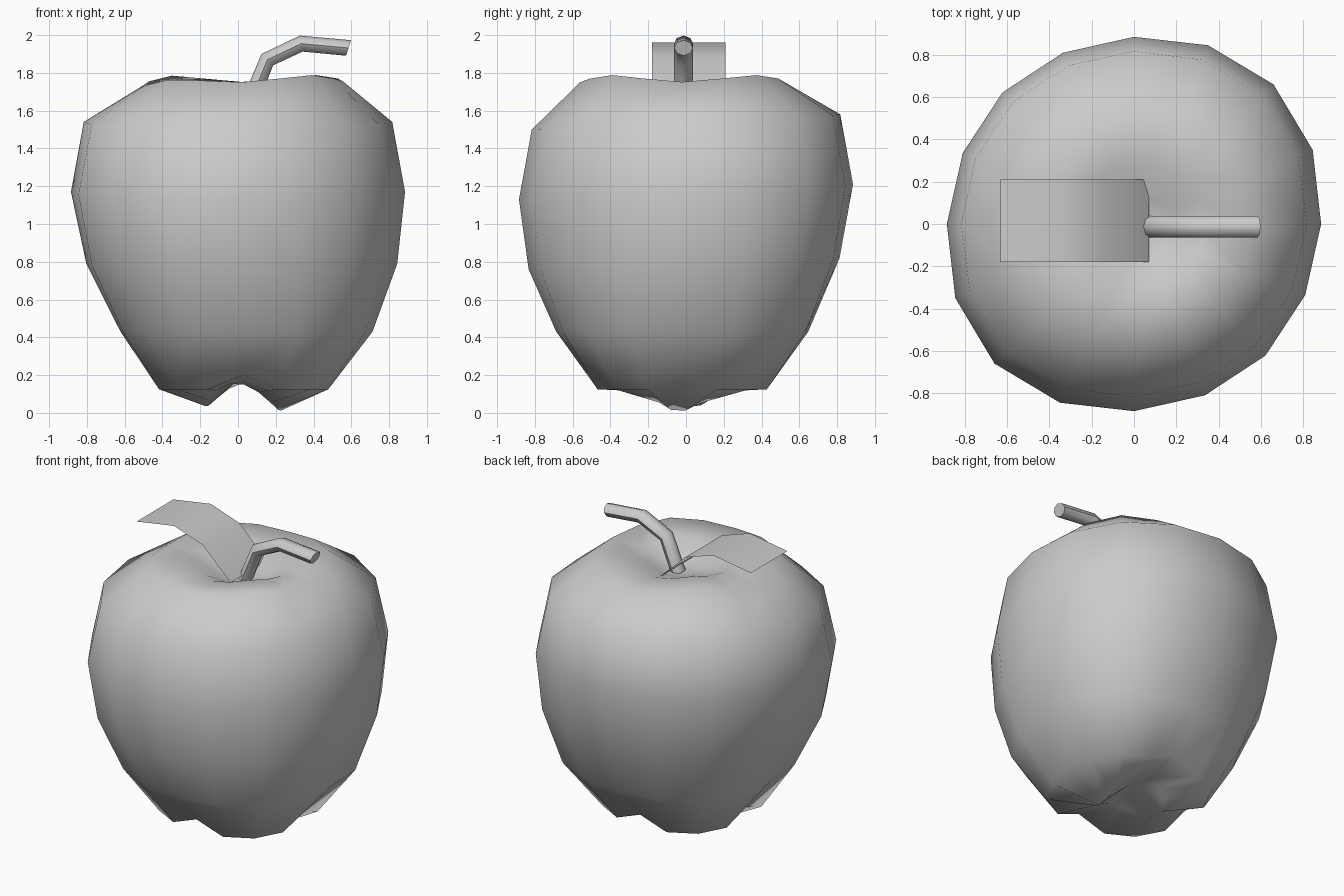
import bpy, bmesh
from math import sin, cos, pi, radians
from mathutils import Vector

cube = bpy.data.objects.get("Cube")
if cube:
    bpy.data.objects.remove(cube, do_unlink=True)

grey = bpy.data.materials.new("plain grey")
grey.use_nodes = True
grey.diffuse_color = (0.6, 0.6, 0.6, 1)
grey.node_tree.nodes["Principled BSDF"].inputs["Base Color"].default_value = (0.6, 0.6, 0.6, 1)


def add_object(name, bm):
    mesh = bpy.data.meshes.new(name)
    bm.to_mesh(mesh)
    bm.free()
    mesh.materials.append(grey)
    mesh.shade_smooth()
    obj = bpy.data.objects.new(name, mesh)
    bpy.context.collection.objects.link(obj)
    return obj


def skin(bm, rings):
    # Bridge neighbouring rings with quads
    for a, b in zip(rings, rings[1:]):
        for i in range(len(a)):
            j = (i + 1) % len(a)
            bm.faces.new((a[i], a[j], b[j], b[i]))


def fan(bm, ring, tip):
    for i in range(len(ring)):
        bm.faces.new((ring[i], ring[(i + 1) % len(ring)], tip))


# Fruit body: a lathe with slightly uneven rings
SIDES = 16
# radius, height, x shift, y shift, tilt, diagonal stretch, squareness
profile = [(0.20, 0.09, 0.03, 0, 0, 0, 0), (0.485, 0.125, 0.03, -0.02, 0, 0, 0.04),
           (0.695, 0.43, 0.045, -0.02, 0, 0.025, 0.04), (0.84, 0.79, 0.02, -0.01, 0.03, 0.03, 0.02),
           (0.895, 1.17, 0, 0, 0.04, 0.03, 0.012), (0.825, 1.54, 0, 0, 0.04, 0.025, 0.01),
           (0.54, 1.77, 0.02, -0.02, 0, 0.03, 0), (0.30, 1.755, 0.03, -0.01, 0, 0, 0),
           (0.15, 1.685, 0.06, -0.03, 0, 0, 0)]
bm = bmesh.new()
rings = []
for level, (r, z, dx, dy, tilt, stretch, square) in enumerate(profile):
    ring = []
    for i in range(SIDES):
        t = 2 * pi * i / SIDES
        radius = r * (1 + stretch * sin(2 * t) - square * cos(4 * t))
        height = z + tilt * sin(t)
        if level == 0:      # two low lobes under the fruit
            height -= 0.07 * cos(2 * (t + radians(10))) + 0.012 * cos(t + radians(25))
        elif level == 1:    # four notches between the feet
            height += 0.075 * max(0, cos(4 * t))
        elif level == 6:    # wavy rim that sinks on one side
            height -= 0.018 * cos(4 * t) + 0.035 * max(0, cos(t - radians(200))) ** 3
        elif level == 7:    # gentle waves inside the rim
            height -= 0.015 * cos(4 * t)
        ring.append(bm.verts.new((dx + radius * cos(t), dy + radius * sin(t), height)))
    rings.append(ring)
skin(bm, rings)
fan(bm, rings[0], bm.verts.new((0.03, 0, 0.2)))
fan(bm, rings[-1], bm.verts.new((0.07, -0.02, 1.65)))
bmesh.ops.recalc_face_normals(bm, faces=bm.faces)
add_object("fruit_body", bm)

# Stem: bent tube, its rings tilted to follow the path
path = [Vector(p) for p in ((0.065, 0, 1.65), (0.155, 0, 1.87), (0.335, 0, 1.955), (0.585, 0, 1.932))]
bm = bmesh.new()
rings = []
for i, p in enumerate(path):
    before = (p - path[i - 1]).normalized() if i else Vector()
    after = (path[i + 1] - p).normalized() if i + 1 < len(path) else Vector((0.9, 0, -0.5))
    along = (before + after).normalized()
    side = Vector((0, 1, 0))
    up = side.cross(along)
    rings.append([bm.verts.new(p + Vector((0, -0.013, 0)) + 0.05 * side * cos(k * pi / 4)
                               + 0.043 * up * sin(k * pi / 4)) for k in range(8)])
skin(bm, rings)
bm.faces.new(rings[0])
bm.faces.new(rings[-1])
bmesh.ops.recalc_face_normals(bm, faces=bm.faces)
stem = add_object("stem", bm)
stem.data.set_sharp_from_angle(angle=radians(50))

# Leaf: a single bent sheet
bm = bmesh.new()
rows = [[bm.verts.new((x, y, z)) for y in (-0.18, 0.21)]
        for x, z in ((-0.63, 1.915), (-0.35, 1.96), (-0.14, 1.89), (0.07, 1.69))]
for a, b in zip(rows, rows[1:]):
    bm.faces.new((a[0], b[0], b[1], a[1]))
add_object("leaf", bm)
